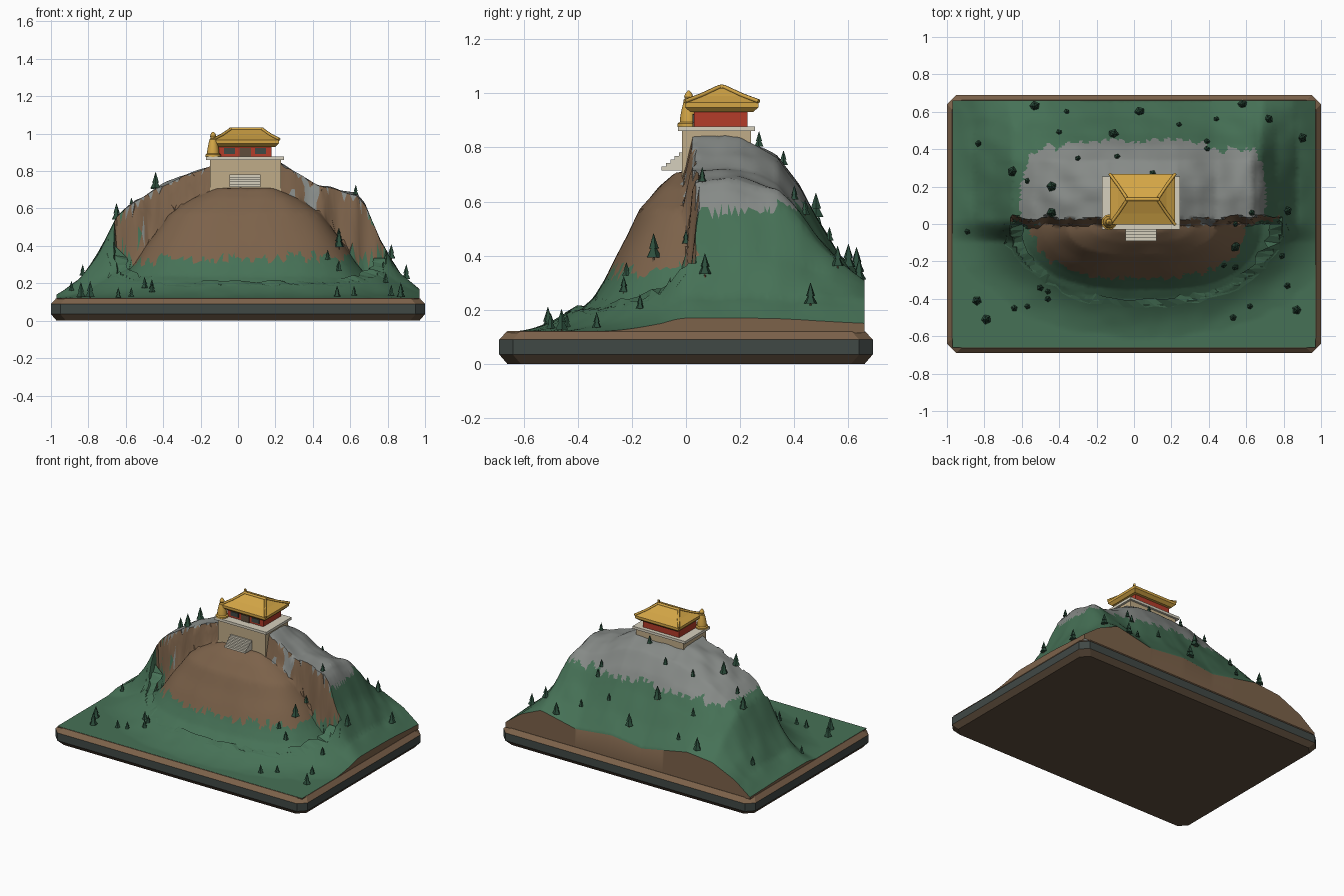
import bpy, bmesh, math, random
from mathutils import Vector, noise

random.seed(4)
cube = bpy.data.objects.get("Cube")
if cube:
    bpy.data.objects.remove(cube)


def material(name, *srgb):
    m = bpy.data.materials.new(name)
    col = [((c / 255 + 0.055) / 1.055) ** 2.4 for c in srgb] + [1]
    m.diffuse_color = col
    m.use_nodes = True
    m.node_tree.nodes["Principled BSDF"].inputs["Base Color"].default_value = col
    return m


soil = material("soil_brown", 124, 98, 74)
dark = material("dark_earth", 94, 77, 60)
slate = material("slate", 64, 72, 69)
grass = material("grass_green", 70, 113, 86)
rock = material("rock_grey", 134, 138, 135)
pine = material("pine_green", 44, 78, 60)
gold = material("gold", 212, 166, 70)
red = material("wall_red", 180, 60, 42)
stone = material("pale_stone", 214, 208, 190)
tan = material("tan_stone", 192, 172, 136)


def finish(name, bm, *mats, smooth=None):
    bmesh.ops.recalc_face_normals(bm, faces=bm.faces)
    me = bpy.data.meshes.new(name)
    bm.to_mesh(me)
    bm.free()
    ob = bpy.data.objects.new(name, me)
    bpy.context.collection.objects.link(ob)
    for m in mats:
        me.materials.append(m)
    if smooth:
        bpy.ops.object.select_all(action="DESELECT")
        ob.select_set(True)
        bpy.context.view_layer.objects.active = ob
        bpy.ops.object.shade_smooth_by_angle(angle=math.radians(smooth))
    return ob


def loft(name, rings, mats, layers=None, smooth=None):
    """Join rings of points with side faces and cap both ends."""
    bm = bmesh.new()
    vs = [[bm.verts.new(p) for p in r] for r in rings]
    n = len(vs[0])
    for k in range(len(vs) - 1):
        for i in range(n):
            j = (i + 1) % n
            f = bm.faces.new((vs[k][i], vs[k][j], vs[k + 1][j], vs[k + 1][i]))
            f.material_index = layers[k] if layers else 0
    bm.faces.new(vs[0])
    bm.faces.new(vs[-1]).material_index = layers[-1] if layers else 0
    return finish(name, bm, *mats, smooth=smooth)


def rect(x0, x1, y0, y1, z):
    return [(x0, y0, z), (x1, y0, z), (x1, y1, z), (x0, y1, z)]


def box(name, x, y, z, mat):
    return loft(name, [rect(*x, *y, h) for h in z], [mat])


def table(points, t):
    """Interpolate along a list of (position, value) pairs."""
    for (a, u), (b, v) in zip(points, points[1:]):
        if t <= b:
            return u + (v - u) * max(0, (t - a) / (b - a))
    return points[-1][1]


def ease(t):
    t = min(1, max(0, t))
    return t * t * (3 - 2 * t)


def rough(x, y, s):
    return noise.noise(Vector((x * s, y * s, 3.7)))


# Base slab: chamfered plinth in three colours
def octagon(inset, z):
    a, b, c = 1 - inset, 0.69 - inset, 0.05
    return [(a - c, -b, z), (a, c - b, z), (a, b - c, z), (a - c, b, z),
            (c - a, b, z), (-a, b - c, z), (-a, c - b, z), (c - a, -b, z)]


loft("base_plinth", [octagon(0.03, 0), octagon(0, 0.035), octagon(0, 0.09), octagon(0.028, 0.12)],
     [dark, slate, soil], [0, 1, 2])

# Mountain shape: ridge line, back edge, fall to the back, front mound
RIDGE = [(-.97, .14), (-.85, .21), (-.75, .36), (-.65, .55), (-.54, .65), (-.44, .705), (-.3, .775),
         (-.15, .83), (.23, .84), (.36, .77), (.44, .72), (.63, .68), (.68, .62), (.76, .43),
         (.87, .25), (.97, .17)]
BACK = [(-.97, .13), (-.85, .22), (-.67, .3), (-.47, .32), (-.11, .25), (.13, .28), (.41, .25),
        (.69, .31), (.85, .24), (.97, .15)]
FALL = [(.03, 1), (.14, 1), (.2, .985), (.26, .945), (.34, .87), (.42, .68), (.48, .48), (.57, .22), (.66, 0)]
MOUND = [(0, .715), (.1, .705), (.23, .655), (.4, .57), (.5, .48), (.6, .4), (.7, .31), (.8, .24), (.95, .19)]


def ring_radius(x, y):
    return math.hypot((x - 0.06) / 0.72, y / 0.43)


def cliff_line(x):
    return 0.002 + 0.03 * rough(x, 0, 12)


def rim_height(y):
    return 0.2 + 0.12 * max(0, 1 - abs(y) / 0.43) ** 2


def back_height(x, y):
    low = table(BACK, x)
    return low + (table(RIDGE, x) - low) * table(FALL, y)


def height(x, y):
    r = ring_radius(x, y)
    edge = ease(min(0.97 - abs(x), 0.66 - abs(y)) / 0.15)
    bump = 0.018 * rough(x, y, 9) * edge
    back = back_height(x, max(y, 0.03))
    if r < 1:
        front = table(MOUND, math.hypot((abs(x - 0.04) / 0.75) ** 1.5, y / 0.43))
        blend = min(1, max(0, (y - cliff_line(x)) / 0.032))
    else:
        front = 0.12 + (rim_height(y) - 0.12) * max(0, 1 - (r - 1) / 0.5) ** 2
        blend = ease((y + 0.1) / 0.13)
    if y > 0.04:
        blend = 1
    return max(0.122, front + (back - front) * blend + bump * (0.3 + 0.7 * blend))


def ground_kind(f):
    """0 grass, 1 bare soil, 2 rock."""
    x, y, z = f.calc_center_median()
    jag = 0.06 * rough(x, 0, 30) + 0.04 * rough(x, y, 24)
    if ring_radius(x, y) < 0.995 and y < cliff_line(x) + 0.034:
        if y > cliff_line(x) - 0.006 and z > 0.42 and rough(x, z * 0.15, 15) > 0.3:
            return 0 if abs(x) > 0.52 else 2
        return 1 if z > 0.335 + jag else 0
    return 2 if z > 0.615 - 0.06 * abs(x) + jag * 0.7 else 0


# Terrain sheet with grass, bare soil and rock zones
bm = bmesh.new()
NX, NY = 120, 110
grid = []
for j in range(NY + 1):
    row = []
    for i in range(NX + 1):
        x, y = -0.97 + 1.94 * i / NX, -0.66 + 1.32 * j / NY
        if 0 < i < NX and 0 < j < NY:
            x += random.uniform(-0.004, 0.004)
            y += random.uniform(-0.003, 0.003)
        row.append(bm.verts.new((x, y, height(x, y))))
    grid.append(row)
for j in range(NY):
    for i in range(NX):
        a, b, c, d = grid[j][i], grid[j][i + 1], grid[j + 1][i + 1], grid[j + 1][i]
        for tri in (((a, b, c), (a, c, d)) if (i + j) % 2 else ((a, b, d), (b, c, d))):
            f = bm.faces.new(tri)
            f.material_index = ground_kind(f)
border = [e for e in bm.edges if e.is_boundary]
for g in bmesh.ops.extrude_edge_only(bm, edges=border)["geom"]:
    if isinstance(g, bmesh.types.BMVert):
        g.co.z = 0.115
    elif isinstance(g, bmesh.types.BMFace):
        g.material_index = 1
finish("mountain_terrain", bm, grass, soil, rock, smooth=40)

# Jagged rim around the foot of the mound
bm = bmesh.new()
last = None
N = 40
for i in range(N + 1):
    a = math.pi * (1 + i / N)
    pair = []
    for r, lift in ((0.93, 0.018), (1.05, 0.004)):
        r += random.uniform(-0.03, 0.03)
        x, y = 0.06 + 0.72 * r * math.cos(a), 0.43 * r * math.sin(a)
        z = rim_height(y) if lift > 0.01 else height(x, y)
        pair.append(bm.verts.new((x, y, z + lift * random.uniform(0.2, 1.2))))
    if last:
        bm.faces.new((last[0], last[1], pair[1]))
        bm.faces.new((last[0], pair[1], pair[0]))
    last = pair
finish("mound_rim", bm, grass)

# Podium, terrace and front steps
box("podium", (-.15, .23), (-.015, .24), (.66, .862), tan)
box("terrace", (-.17, .245), (-.03, .255), (.86, .878), stone)
for k in range(5):
    box(f"step_{k + 1}", (-.045, .12), (-.09 + .016 * k, 0), (.715, .73 + .013 * k), stone)

# Shrine walls with door and window plates
box("shrine_walls", (-.105, .18), (.03, .228), (.876, .945), red)
for name, x0, x1, z0, z1, mat in (("left_window", .092, .15, .892, .922, slate),
                                  ("right_window", -.075, -.015, .892, .922, slate),
                                  ("door", .008, .07, .878, .924, dark)):
    box(name, (x0, x1), (.024, .031), (z0, z1), mat)


# Hipped roof, flaring at the eaves
def roof_ring(dx, dy, z):
    return rect(.045 - dx, .045 + dx, .132 - dy, .132 + dy, z)


loft("roof", [roof_ring(.155, .115, .93), roof_ring(.173, .136, .948), roof_ring(.173, .136, .966),
              roof_ring(.13, .075, .99), roof_ring(.085, .008, 1.022)], [gold])


def bar(name, points, radius):
    cu = bpy.data.curves.new(name, "CURVE")
    cu.dimensions = "3D"
    cu.bevel_depth = radius
    cu.bevel_resolution = 1
    cu.use_fill_caps = True
    s = cu.splines.new("POLY")
    s.points.add(len(points) - 1)
    for p, co in zip(s.points, points):
        p.co = (*co, 1)
    ob = bpy.data.objects.new(name, cu)
    bpy.context.collection.objects.link(ob)
    cu.materials.append(gold)


bar("ridge_bar", [(-.045, .132, 1.024), (.135, .132, 1.024)], .01)
for sx in (-1, 1):
    for sy in (-1, 1):
        bar("hip_rib", [(.045 + sx * .176, .132 + sy * .137, .97), (.045 + sx * .13, .132 + sy * .075, .993),
                        (.045 + sx * .085, .132 + sy * .008, 1.024)], .008)

# Golden bell finial on the terrace corner
PROFILE = [(.042, .876), (.042, .888), (.033, .894), (.031, .915), (.025, .945), (.019, .97), (.013, .975),
           (.017, .987), (.012, 1), (.003, 1.01)]
loft("bell_finial", [[(-.133 + r * math.cos(a * math.pi / 6), .01 + r * math.sin(a * math.pi / 6), z)
                      for a in range(12)] for r, z in PROFILE], [gold], smooth=35)

# Pine trees: two stacked cones on a short trunk
TALL = [(-.84, -.41), (-.79, -.51), (.87, -.46), (.9, .46), (.82, .07), (.58, .64), (-.53, .63), (.03, .6),
        (-.65, .28), (-.44, .2), (-.44, .06), (-.11, .48), (.72, .56), (.54, -.12)]
SHORT = [(-.36, .6), (-.4, .49), (-.83, .43), (.24, .53), (.44, .56), (.39, .44), (.39, .4), (-.3, .35),
         (-.09, .36), (-.57, .23), (.1, .27), (-.89, -.04), (-.64, -.45), (-.57, -.44), (-.5, -.34),
         (-.46, -.4), (-.46, -.36), (.53, -.5), (.62, -.44), (.82, -.33), (.79, -.17), (.63, .06),
         (.54, .0), (.48, -.22), (.54, -.23)]


def pine_tree(bm, x, y, h):
    z = height(x, y) - 0.008
    turn = random.uniform(0, 6)
    for r, lo, hi, mat in ((.07, 0, .25, 1), (.3, .15, .72, 0), (.2, .48, 1.08, 0)):
        ring = [bm.verts.new((x + r * h * math.cos(turn + k * math.tau / 5),
                              y + r * h * math.sin(turn + k * math.tau / 5), z + lo * h)) for k in range(5)]
        tip = bm.verts.new((x, y, z + hi * h))
        faces = [bm.faces.new(ring)]
        faces += [bm.faces.new((ring[k], ring[(k + 1) % 5], tip)) for k in range(5)]
        for f in faces:
            f.material_index = mat


bm = bmesh.new()
for spots, size in ((TALL, .09), (SHORT, .058)):
    for x, y in spots:
        pine_tree(bm, x, y, size * random.uniform(0.9, 1.1))
finish("pine_trees", bm, pine, dark)
